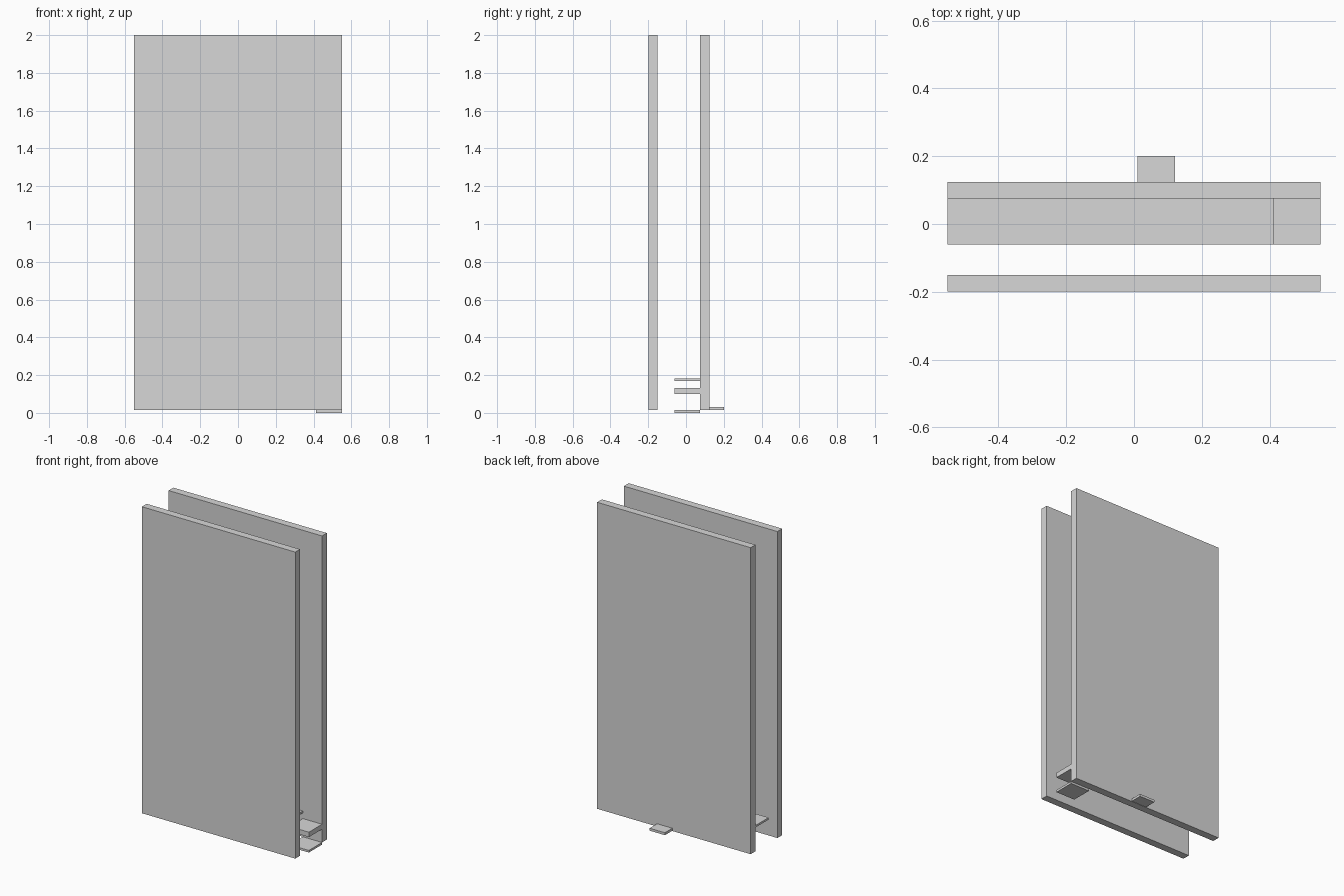
import bpy
import bmesh

if "Cube" in bpy.data.objects:
    bpy.data.objects.remove(bpy.data.objects["Cube"])

# One flat colour for everything
grey = bpy.data.materials.new("light grey")
grey.diffuse_color = (0.68, 0.68, 0.68, 1.0)
grey.use_nodes = True
grey.node_tree.nodes["Principled BSDF"].inputs["Base Color"].default_value = grey.diffuse_color


def box(name, x, y, z):
    """Sharp-edged box given by its (min, max) range on each axis."""
    bm = bmesh.new()
    bmesh.ops.create_cube(bm, size=1.0)
    for v in bm.verts:
        v.co = [r[0] if c < 0 else r[1] for c, r in zip(v.co, (x, y, z))]
    mesh = bpy.data.meshes.new(name)
    bm.to_mesh(mesh)
    bm.free()
    mesh.materials.append(grey)
    obj = bpy.data.objects.new(name, mesh)
    bpy.context.collection.objects.link(obj)
    return obj


HALF = 0.55             # half width of the panels
INNER = 0.412           # where the corner brackets begin
BACK = 0.075            # inner face of the back panel
GAP = (-0.06, BACK)     # depth of the ledges on the inner side

# Two tall upright panels
box("front_panel", (-HALF, HALF), (-0.199, -0.15), (0.014, 2.0))
box("back_panel", (-HALF, HALF), (BACK, 0.124), (0.014, 2.0))

# Long thin ledge and the two short brackets at the right end
box("long_ledge", (-HALF, INNER), GAP, (0.168, 0.181))
box("upper_bracket", (INNER, HALF), GAP, (0.10, 0.132))
box("lower_bracket", (INNER, HALF), GAP, (0.0, 0.014))

# Small tab behind the back panel
box("rear_tab", (0.011, 0.121), (0.124, 0.2), (0.016, 0.032))
